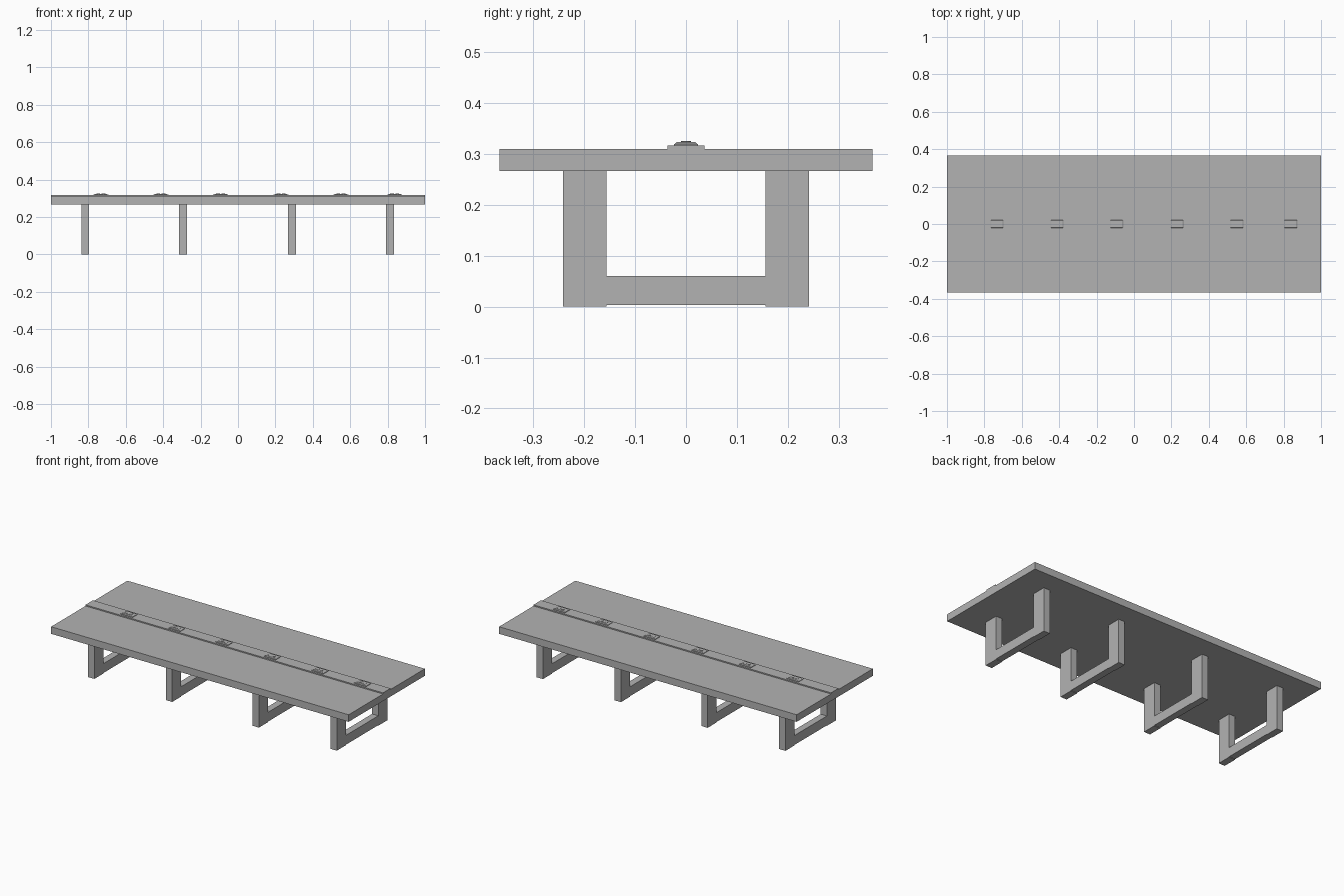
import bpy
import bmesh
from mathutils import Vector

cube = bpy.data.objects.get("Cube")
if cube:
    bpy.data.objects.remove(cube, do_unlink=True)

grey = bpy.data.materials.new("plain_grey")
grey.use_nodes = True
colour = (0.45, 0.45, 0.45, 1)
grey.diffuse_color = colour
grey.node_tree.nodes["Principled BSDF"].inputs["Base Color"].default_value = colour


def finish(name, bm):
    bmesh.ops.recalc_face_normals(bm, faces=bm.faces[:])
    mesh = bpy.data.meshes.new(name)
    bm.to_mesh(mesh)
    bm.free()
    mesh.materials.append(grey)
    obj = bpy.data.objects.new(name, mesh)
    bpy.context.collection.objects.link(obj)
    return obj


def add_box(bm, low, high):
    low, high = Vector(low), Vector(high)
    verts = bmesh.ops.create_cube(bm, size=1)["verts"]
    for v in verts:
        v.co = (low + high) / 2 + v.co * (high - low)
    return verts


def box(name, low, high):
    bm = bmesh.new()
    add_box(bm, low, high)
    return finish(name, bm)


# Table top and the raised cable strip along its middle
TOP, STRIP = 0.31, 0.317
box("table_top", (-1, -0.366, 0.267), (1, 0.366, TOP))
box("cable_strip", (-1, -0.036, TOP), (1, 0.036, STRIP))

# Four U-shaped legs, each two posts and a floor rail
for i, x in enumerate((-0.817, -0.294, 0.289, 0.813), 1):
    bm = bmesh.new()
    for side in (-1, 1):
        add_box(bm, (x - 0.021, side * 0.199 - 0.043, 0),
                (x + 0.021, side * 0.199 + 0.043, 0.267))
    add_box(bm, (x - 0.021, -0.156, 0.003), (x + 0.021, 0.156, 0.06))
    finish(f"leg_frame_{i}", bm)

# Six power sockets: a low plate, a tapered cover and two round outlets
for i, x in enumerate((-0.733, -0.412, -0.093, 0.23, 0.55, 0.838), 1):
    bm = bmesh.new()
    add_box(bm, (x - 0.04, -0.024, STRIP), (x + 0.04, 0.024, 0.32))
    for v in add_box(bm, (x - 0.036, -0.022, 0.32), (x + 0.036, 0.022, 0.324)):
        if v.co.z > 0.322:
            v.co.x = x + (v.co.x - x) * 0.8
            v.co.y *= 0.8
    for side in (-1, 1):
        outlet = bmesh.ops.create_cone(bm, cap_ends=True, segments=12,
                                       radius1=0.01, radius2=0.01, depth=0.002)
        bmesh.ops.translate(bm, verts=outlet["verts"],
                            vec=(x + side * 0.014, 0, 0.3245))
    finish(f"power_socket_{i}", bm)
